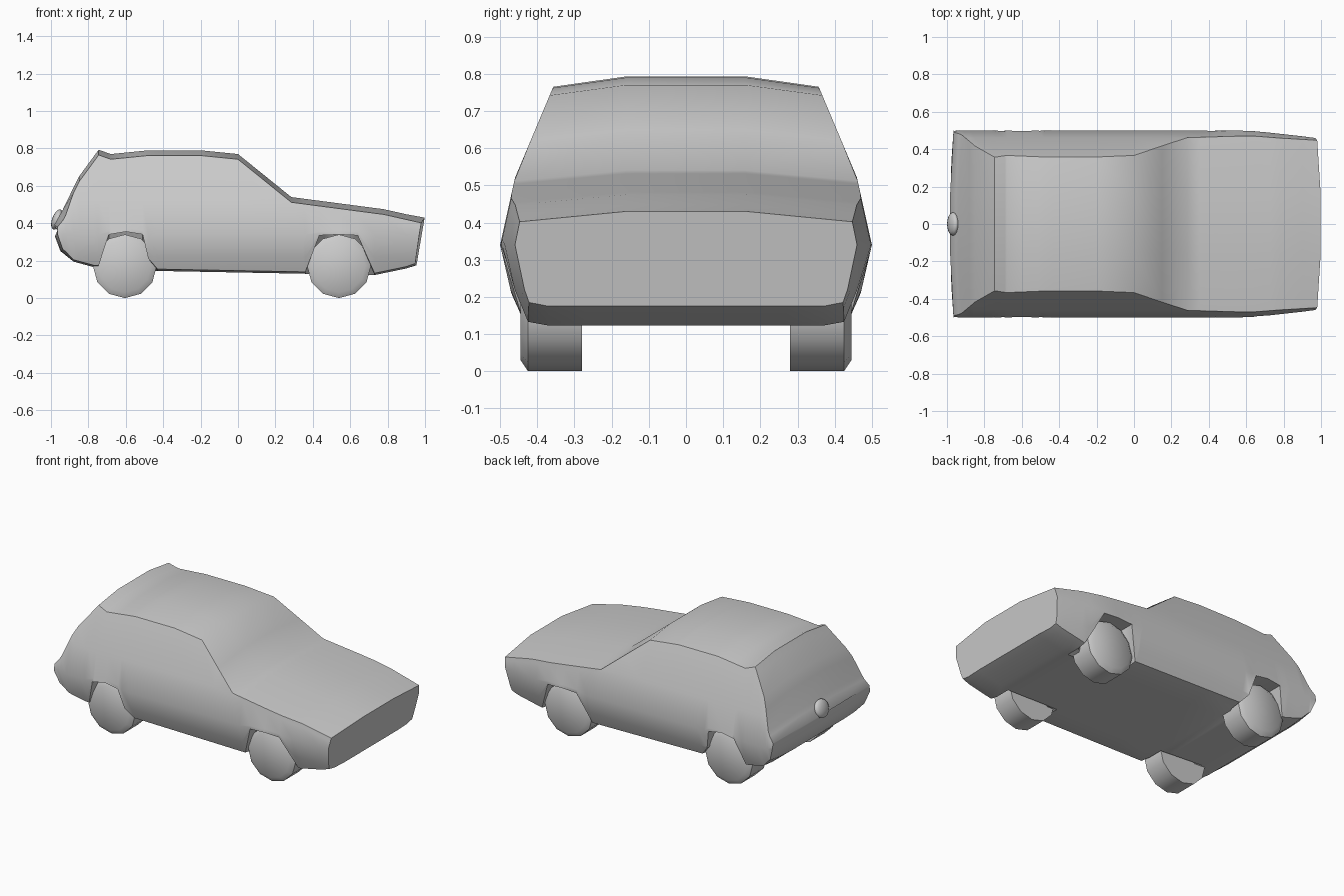
import bpy, bmesh, math
from mathutils import Matrix, Vector

cube = bpy.data.objects.get("Cube")
if cube:
    bpy.data.objects.remove(cube, do_unlink=True)

grey = bpy.data.materials.new("plain_grey")
grey.use_nodes = True
grey.diffuse_color = (0.6, 0.6, 0.6, 1)
grey.node_tree.nodes["Principled BSDF"].inputs["Base Color"].default_value = (0.6, 0.6, 0.6, 1)


def interp(points, t):
    """Piecewise linear lookup in a short profile."""
    if t <= points[0][0]:
        return points[0][1]
    for (a, u), (b, v) in zip(points, points[1:]):
        if t <= b:
            return u + (v - u) * (t - a) / (b - a)
    return points[-1][1]


def finish(name, bm, angle):
    bmesh.ops.recalc_face_normals(bm, faces=bm.faces)
    mesh = bpy.data.meshes.new(name)
    bm.to_mesh(mesh)
    bm.free()
    mesh.materials.append(grey)
    obj = bpy.data.objects.new(name, mesh)
    bpy.context.collection.objects.link(obj)
    bpy.ops.object.select_all(action='DESELECT')
    obj.select_set(True)
    bpy.context.view_layer.objects.active = obj
    bpy.ops.object.shade_smooth_by_angle(angle=math.radians(angle))
    return obj


# Side profiles of the body, and half width by height
TOP = [(-.985, .39), (-.94, .47), (-.85, .65), (-.745, .793), (-.68, .77), (-.48, .79),
       (-.2, .79), (0, .77), (.285, .54), (.78, .475), (.98, .43)]
BOTTOM = [(-.985, .33), (-.955, .25), (-.88, .195), (-.77, .165), (-.43, .145),
          (.36, .13), (.73, .123), (.98, .175)]
ARCHES = [(-.77, 0), (-.69, .34), (-.6, .355), (-.51, .34), (-.43, 0),
          (.35, 0), (.435, .335), (.54, .34), (.64, .335), (.73, 0)]
WIDTH = [(.12, .43), (.21, .47), (.34, .5), (.52, .46), (.765, .357), (.8, .34)]
TAPER = [(.62, 1), (.98, .92)]


def half_section(x):
    top, base, arch = interp(TOP, x), interp(BOTTOM, x), interp(ARCHES, x)
    taper = interp(TAPER, x)
    sill = max(base + .01, arch)
    lower = max(.22, sill + .01)
    belt = max(.34, lower + .01)
    shoulder = max(belt + .015, min(.52, top - .05))
    edge = max(top - .028, shoulder + .005)
    pts = [(.27, base), (.37, max(base, arch))]
    pts += [(interp(WIDTH, z) * taper, z) for z in (sill, lower, belt, shoulder, edge)]
    return pts + [(.16, top)]


# Body shell, lofted from tail to nose
stations = sorted({x for prof in (TOP, BOTTOM, ARCHES) for x, _ in prof} | {.9, .15})
bm = bmesh.new()
rings = []
for x in stations:
    half = half_section(x)
    ring = []
    for y, z in half + [(-y, z) for y, z in reversed(half)]:
        bow = (y / .5) ** 2 * .02
        px = x
        if x > .95:
            px = 1.0 - bow - .04 * (.43 - z) / .255
        elif x < -.93:
            px = x + bow
        ring.append(bm.verts.new((px, y, z)))
    rings.append(ring)
for a, b in zip(rings, rings[1:]):
    n = len(a)
    for i in range(n):
        j = (i + 1) % n
        bm.faces.new((a[i], a[j], b[j], b[i]))
bm.faces.new(rings[0])
bm.faces.new(rings[-1])
finish("body_shell", bm, 50)


# Wheels: twelve-sided discs with a chamfered outer rim
def wheel(name, x, side):
    bm = bmesh.new()
    rings = []
    for r, y in ((.17, .28), (.17, .425), (.14, .445)):
        rings.append([bm.verts.new((x + r * math.sin(k * math.tau / 12), side * y,
                                    .17 - r * math.cos(k * math.tau / 12))) for k in range(12)])
    for a, b in zip(rings, rings[1:]):
        for i in range(12):
            j = (i + 1) % 12
            bm.faces.new((a[i], a[j], b[j], b[i]))
    bm.faces.new(rings[0])
    bm.faces.new(rings[-1])
    finish(name, bm, 50)


for end, x in (("front", .54), ("rear", -.605)):
    for label, side in (("left", 1), ("right", -1)):
        wheel(f"{end}_{label}_wheel", x, side)

# Round knob leaning with the tail panel
bm = bmesh.new()
bmesh.ops.create_uvsphere(bm, u_segments=16, v_segments=10, radius=1)
place = (Matrix.Translation((-.968, 0, .42)) @ Matrix.Rotation(math.radians(20), 4, 'Y')
         @ Matrix.Diagonal((.026, .063, .057, 1)))
bmesh.ops.transform(bm, matrix=place, verts=bm.verts)
finish("tail_knob", bm, 180)
